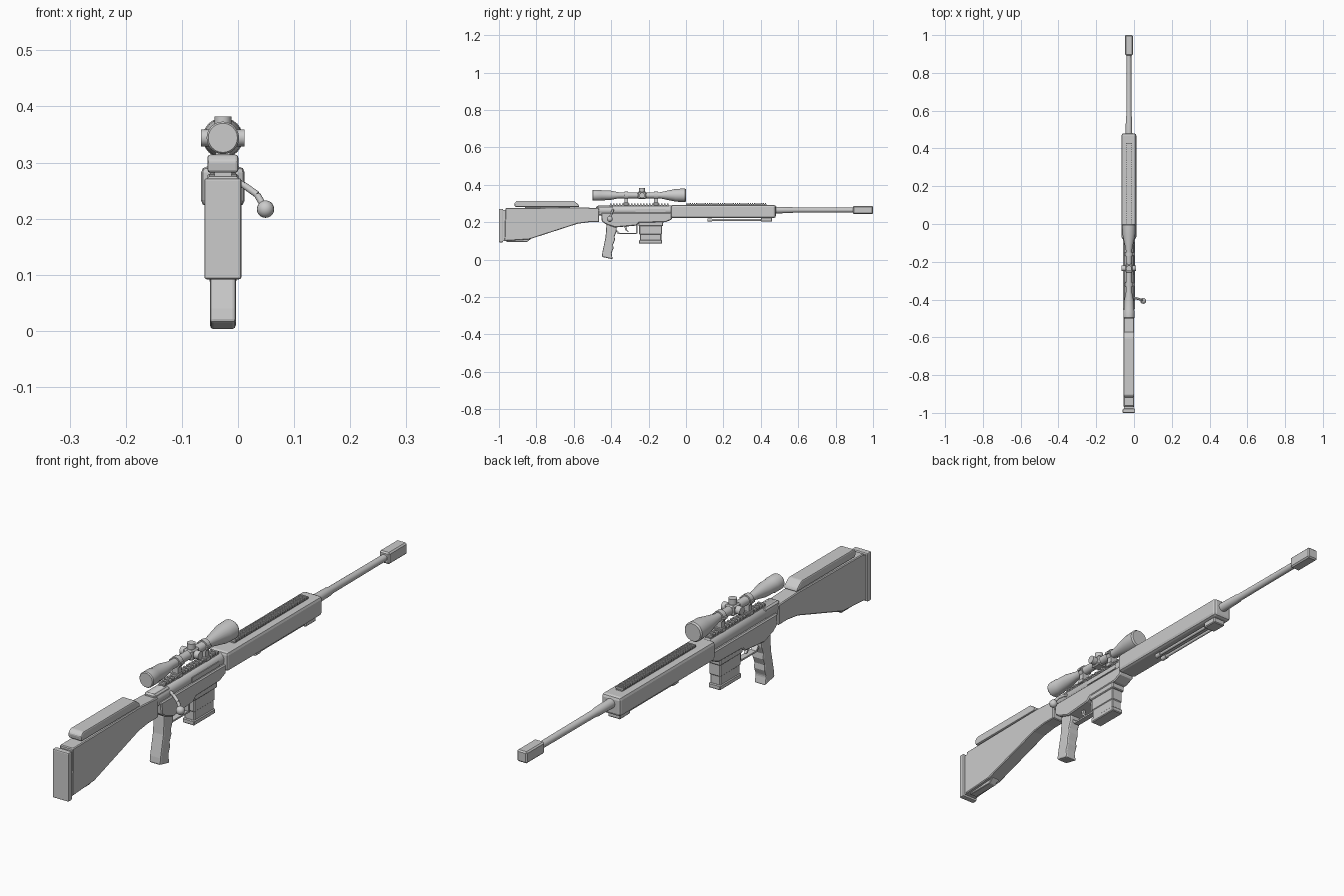
import bpy, bmesh, math
from mathutils import Vector

if "Cube" in bpy.data.objects:
    bpy.data.objects.remove(bpy.data.objects["Cube"])

CX = -0.027          # centre plane of the rifle
GREY = (0.6, 0.6, 0.6, 1)
mat = bpy.data.materials.new("light grey")
mat.use_nodes = True
mat.diffuse_color = GREY
mat.node_tree.nodes["Principled BSDF"].inputs["Base Color"].default_value = GREY


def finish(bm, name, bevel=0, smooth=False, segments=1):
    bmesh.ops.recalc_face_normals(bm, faces=bm.faces)
    me = bpy.data.meshes.new(name)
    bm.to_mesh(me)
    bm.free()
    ob = bpy.data.objects.new(name, me)
    bpy.context.collection.objects.link(ob)
    me.materials.append(mat)
    if bevel:
        mod = ob.modifiers.new("bevel", "BEVEL")
        mod.width, mod.segments, mod.limit_method = bevel, segments, "ANGLE"
    if smooth:
        bpy.ops.object.select_all(action="DESELECT")
        ob.select_set(True)
        bpy.context.view_layer.objects.active = ob
        bpy.ops.object.shade_smooth_by_angle(angle=math.radians(35))
    return ob


def plate(name, profile, width, bevel=0, x=CX, segments=1):
    """Extrude a (y, z) side profile across x."""
    bm = bmesh.new()
    face = bm.faces.new([bm.verts.new((x - width / 2, y, z)) for y, z in profile])
    ext = bmesh.ops.extrude_face_region(bm, geom=[face])
    verts = [g for g in ext["geom"] if isinstance(g, bmesh.types.BMVert)]
    bmesh.ops.translate(bm, verts=verts, vec=(width, 0, 0))
    return finish(bm, name, bevel, segments=segments)


def box(name, y0, y1, z0, z1, width, bevel=0, x=CX, segments=1):
    return plate(name, [(y0, z0), (y1, z0), (y1, z1), (y0, z1)], width, bevel, x, segments)


def lathe(name, profile, z, x=CX, sides=20):
    """Turn a (y, radius) profile around an axis parallel to y."""
    bm = bmesh.new()
    rings = []
    for y, r in profile:
        rings.append([bm.verts.new((x + r * math.cos(a), y, z + r * math.sin(a)))
                      for a in (math.tau * i / sides for i in range(sides))])
    for a, b in zip(rings, rings[1:]):
        for i in range(sides):
            j = (i + 1) % sides
            bm.faces.new((a[i], a[j], b[j], b[i]))
    bm.faces.new(rings[0])
    bm.faces.new(rings[-1])
    return finish(bm, name, smooth=True)


def rod(name, start, end, radius, sides=12):
    start, end = Vector(start), Vector(end)
    d = end - start
    bm = bmesh.new()
    bmesh.ops.create_cone(bm, cap_ends=True, segments=sides, radius1=radius,
                          radius2=radius, depth=d.length)
    m = d.to_track_quat("Z", "Y").to_matrix().to_4x4()
    m.translation = (start + end) / 2
    bmesh.ops.transform(bm, matrix=m, verts=bm.verts)
    return finish(bm, name, smooth=True)


def rail(name, y0, y1, z0, z1, width, count):
    """Base strip with evenly spaced cross ribs."""
    zm = (z0 + z1) / 2
    box(name + "_base", y0, y1, z0, zm, width * 0.8)
    step = (y1 - y0) / count
    bm = bmesh.new()
    for i in range(count):
        cube = bmesh.ops.create_cube(bm, size=1)["verts"]
        bmesh.ops.scale(bm, verts=cube, vec=(width, step * 0.55, z1 - zm))
        bmesh.ops.translate(bm, verts=cube, vec=(CX, y0 + step * (i + 0.5), (zm + z1) / 2))
    finish(bm, name + "_ribs")


# Stock
plate("stock", [(-0.97, 0.1), (-0.84, 0.108), (-0.58, 0.192), (-0.52, 0.2), (-0.465, 0.2),
                (-0.465, 0.275), (-0.57, 0.28), (-0.965, 0.275)], 0.055, 0.003)
box("butt_plate", -1.0, -0.978, 0.092, 0.272, 0.066, 0.004, segments=2)
box("butt_spacer", -0.98, -0.965, 0.1, 0.265, 0.05)
plate("stock_toe", [(-0.96, 0.095), (-0.85, 0.095), (-0.83, 0.11), (-0.83, 0.125),
                    (-0.96, 0.125)], 0.03, 0.002)
plate("cheek_rest", [(-0.915, 0.282), (-0.57, 0.282), (-0.575, 0.295), (-0.6, 0.314),
                     (-0.905, 0.314), (-0.918, 0.302)], 0.055, 0.005, segments=2)
box("cheek_rest_post", -0.86, -0.62, 0.268, 0.285, 0.03)

# Receiver
plate("lower_receiver", [(-0.455, 0.25), (-0.075, 0.25), (-0.075, 0.215), (-0.11, 0.2),
                         (-0.25, 0.197), (-0.265, 0.182), (-0.38, 0.172), (-0.43, 0.19),
                         (-0.45, 0.205)], 0.062, 0.004)
lathe("upper_receiver", [(-0.475, 0.022), (-0.468, 0.026), (-0.07, 0.026)], 0.264)
box("receiver_tang", -0.48, -0.39, 0.235, 0.287, 0.046, 0.006)
box("ejection_port", -0.27, -0.11, 0.254, 0.272, 0.01, x=CX + 0.0225)
rail("scope_rail", -0.41, -0.09, 0.286, 0.3, 0.028, 20)

# Bolt handle
joints = [(CX + 0.015, -0.39, 0.268), (0.01, -0.393, 0.26), (0.034, -0.4, 0.243), (0.049, -0.407, 0.217)]
for i in range(3):
    rod("bolt_handle_%d" % (i + 1), joints[i], joints[i + 1], 0.006)
bm = bmesh.new()
bmesh.ops.create_uvsphere(bm, u_segments=16, v_segments=10, radius=0.0155)
bmesh.ops.translate(bm, verts=bm.verts, vec=joints[-1])
finish(bm, "bolt_knob", smooth=True)

# Pistol grip, trigger and magazine
plate("pistol_grip", [(-0.425, 0.19), (-0.37, 0.178), (-0.372, 0.15), (-0.382, 0.125),
                      (-0.38, 0.105), (-0.39, 0.08), (-0.388, 0.06), (-0.398, 0.035),
                      (-0.392, 0.002), (-0.45, 0.015), (-0.447, 0.04), (-0.43, 0.12)],
      0.046, 0.006, segments=2)
box("trigger_guard_bottom", -0.365, -0.262, 0.137, 0.143, 0.022)
box("trigger_guard_front", -0.268, -0.26, 0.139, 0.19, 0.022)
plate("trigger_guard_rear", [(-0.375, 0.15), (-0.36, 0.137), (-0.355, 0.143), (-0.37, 0.157)], 0.022)
plate("trigger", [(-0.33, 0.18), (-0.318, 0.18), (-0.316, 0.16), (-0.306, 0.15),
                  (-0.311, 0.148), (-0.325, 0.158)], 0.01)
box("magazine_well", -0.255, -0.122, 0.18, 0.215, 0.056, 0.003)
box("magazine", -0.247, -0.132, 0.1, 0.19, 0.042, 0.003)
box("magazine_rib", -0.25, -0.129, 0.135, 0.19, 0.047, 0.003)
box("magazine_floor", -0.252, -0.127, 0.086, 0.104, 0.048, 0.003)

# Handguard
box("handguard", -0.08, 0.48, 0.222, 0.293, 0.078, 0.011, segments=2)
rail("top_rail", 0.0, 0.43, 0.29, 0.304, 0.032, 43)

# Folded support legs under the handguard
box("leg_mount", 0.4, 0.46, 0.203, 0.226, 0.05, 0.003)
for side, name in ((-1, "right"), (1, "left")):
    x = CX + side * 0.014
    rod("folded_leg_" + name, (x, 0.125, 0.212), (x, 0.42, 0.212), 0.006)
    rod("leg_foot_" + name, (x, 0.115, 0.212), (x, 0.14, 0.212), 0.009)

# Barrel and muzzle
lathe("barrel", [(0.47, 0.018), (0.565, 0.016), (0.575, 0.0135), (0.9, 0.0125)], 0.265)
box("muzzle_brake", 0.893, 1.0, 0.244, 0.287, 0.042, 0.005)

# Scope
SZ = 0.344
lathe("scope_tube", [(-0.5, 0.026), (-0.496, 0.029), (-0.46, 0.029), (-0.455, 0.027),
                     (-0.41, 0.026), (-0.36, 0.016), (-0.14, 0.016), (-0.055, 0.034),
                     (-0.006, 0.036), (0.0, 0.032)], SZ, sides=24)
box("turret_block", -0.258, -0.212, SZ - 0.019, SZ + 0.019, 0.038, 0.005)
for name, d in (("top", (0, 0, 1)), ("left", (1, 0, 0)), ("right", (-1, 0, 0))):
    d = Vector(d)
    c = Vector((CX, -0.235, SZ))
    rod("turret_" + name, c + d * 0.01, c + d * 0.0385, 0.015, 16)
for name, y in (("rear", -0.32), ("front", -0.16)):
    lathe("scope_ring_" + name, [(y - 0.01, 0.021), (y + 0.01, 0.021)], SZ)
    box("scope_mount_" + name, y - 0.01, y + 0.01, 0.292, SZ - 0.012, 0.026)
    box("ring_clamp_" + name, y - 0.008, y + 0.008, SZ - 0.004, SZ + 0.004, 0.052)
    box("mount_foot_" + name, y - 0.013, y + 0.013, 0.29, 0.306, 0.036, 0.002)
